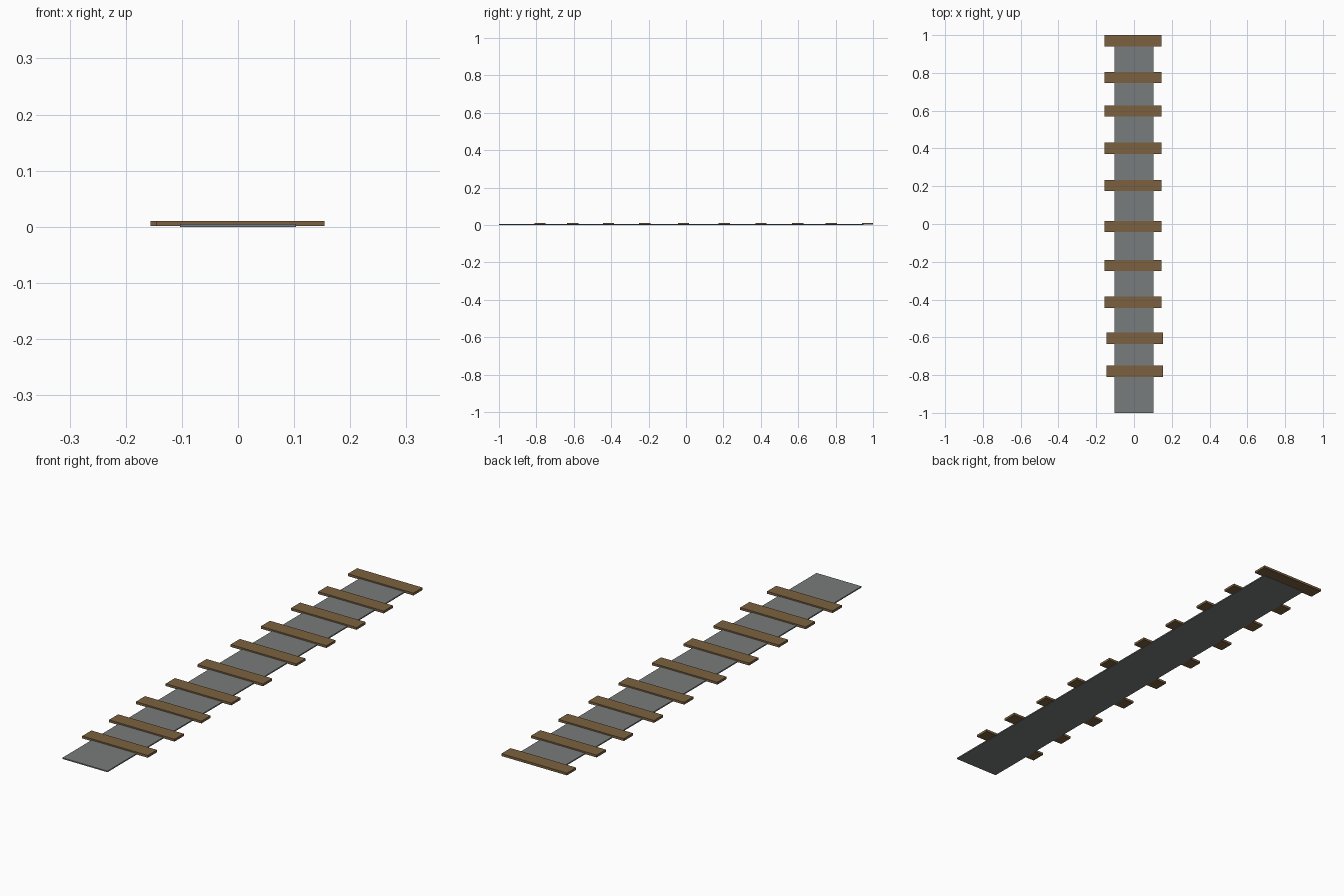
import bpy

if "Cube" in bpy.data.objects:
    bpy.data.objects.remove(bpy.data.objects["Cube"])


def material(name, color):
    m = bpy.data.materials.new(name)
    m.diffuse_color = color
    m.use_nodes = True
    m.node_tree.nodes["Principled BSDF"].inputs["Base Color"].default_value = m.diffuse_color
    return m


def box(name, x, y, z, mat):
    """Box from (min, max) ranges on each axis."""
    bpy.ops.mesh.primitive_cube_add(
        size=1, location=[(a + b) / 2 for a, b in (x, y, z)])
    ob = bpy.context.object
    ob.name = name
    ob.scale = [b - a for a, b in (x, y, z)]
    bpy.ops.object.transform_apply(location=False, rotation=False, scale=True)
    if mat:
        ob.data.materials.append(mat)
    return ob


wood = material("wood", (0.20, 0.12, 0.05, 1))
stone = material("grey_bed", (0.19, 0.20, 0.20, 1))

# flat grey bed strip, ending under the last plank
box("bed_strip", (-0.103, 0.103), (-1.0, 0.95), (0.0, 0.005), stone)

# wooden cross planks, slightly uneven spacing
plank_y = [-0.78, -0.605, -0.415, -0.22, -0.013,
           0.204, 0.401, 0.598, 0.776, 0.97]
for i, y in enumerate(plank_y):
    cx = 0.0045 if i < 2 else -0.0055   # the first two sit a little to the right
    box(f"plank_{i + 1}", (cx - 0.15, cx + 0.15),
        (y - 0.03, y + 0.03), (0.001, 0.0107), wood)
